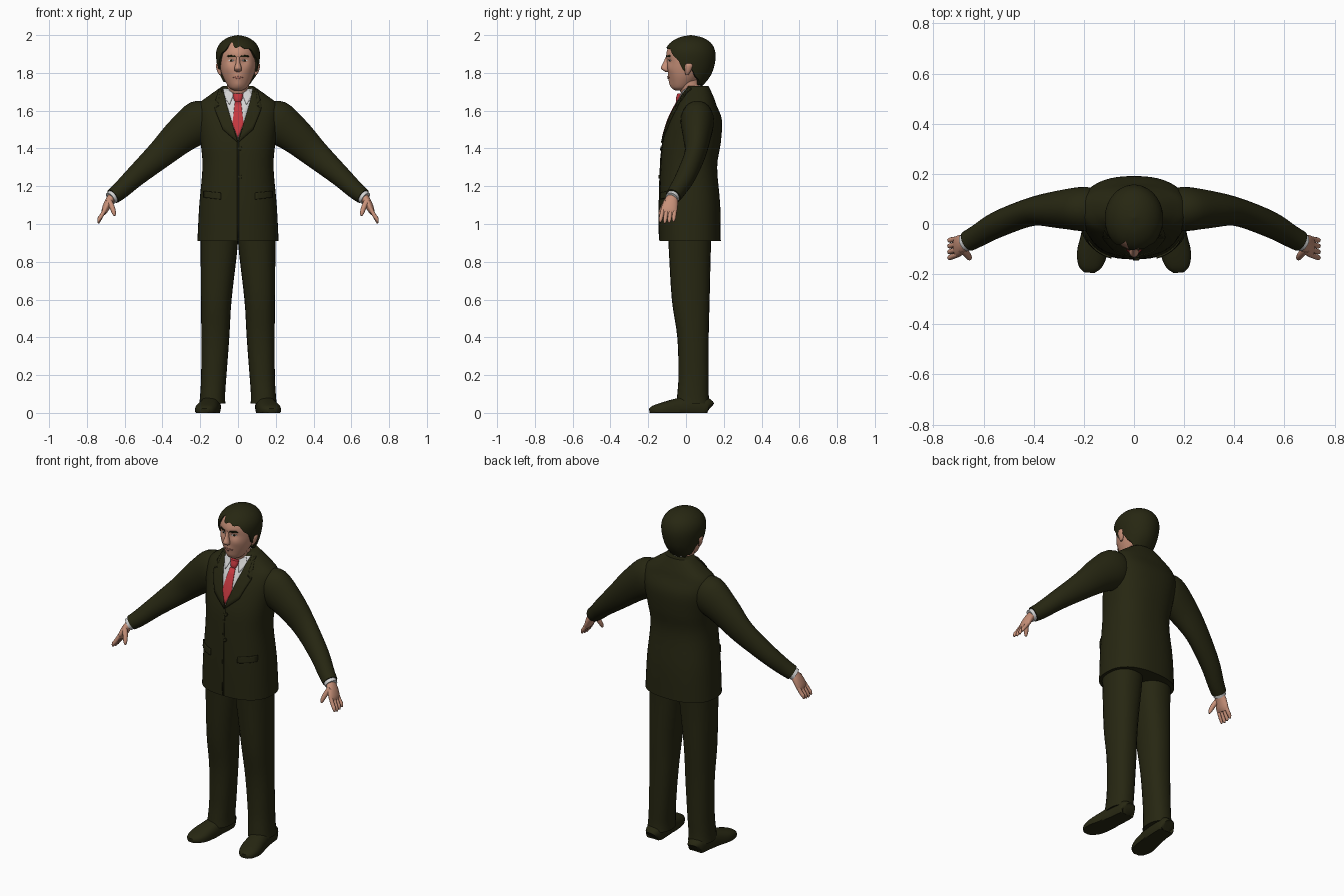
import bpy, bmesh, math
from mathutils import Vector
from mathutils.bvhtree import BVHTree

cube = bpy.data.objects.get("Cube")
if cube:
    bpy.data.objects.remove(cube, do_unlink=True)


def material(name, rgb):
    m = bpy.data.materials.new(name)
    m.use_nodes = True
    m.diffuse_color = (*rgb, 1)
    m.node_tree.nodes["Principled BSDF"].inputs["Base Color"].default_value = (*rgb, 1)
    return m


OLIVE = material("dark_olive", (0.02, 0.02, 0.006))
SKIN = material("skin", (0.57, 0.28, 0.19))
RED = material("tie_red", (0.55, 0.04, 0.05))
WHITE = material("shirt_white", (0.65, 0.65, 0.65))
LIP = material("lip", (0.42, 0.16, 0.12))


def finish(name, bm, mat):
    """Turn a bmesh into a smooth object and return a tree of its surface."""
    bmesh.ops.recalc_face_normals(bm, faces=bm.faces)
    tree = BVHTree.FromBMesh(bm)
    mesh = bpy.data.meshes.new(name)
    bm.to_mesh(mesh)
    bm.free()
    mesh.materials.append(mat)
    ob = bpy.data.objects.new(name, mesh)
    bpy.context.collection.objects.link(ob)
    bpy.ops.object.select_all(action="DESELECT")
    ob.select_set(True)
    bpy.context.view_layer.objects.active = ob
    bpy.ops.object.shade_smooth_by_angle(angle=math.radians(45))
    return ob, tree


def spline(keys, steps):
    """Smooth curve through tuples of any length."""
    out = []
    last = len(keys) - 1
    for i in range(last):
        quad = [keys[max(0, min(last, i + d))] for d in (-1, 0, 1, 2)]
        for k in range(steps):
            t = k / steps
            out.append([b + (c - a) * t / 2 + (a - 2.5 * b + 2 * c - d / 2) * t * t
                        + (1.5 * (b - c) + (d - a) / 2) * t ** 3
                        for a, b, c, d in zip(*quad)])
    return out + [list(keys[-1])]


def bridge(rows, cap_end=True):
    bm = bmesh.new()
    rings = [[bm.verts.new(p) for p in row] for row in rows]
    n = len(rings[0])
    for a, b in zip(rings, rings[1:]):
        for j in range(n):
            bm.faces.new((a[j], a[(j + 1) % n], b[(j + 1) % n], b[j]))
    bm.faces.new(rings[0])
    if cap_end:
        bm.faces.new(rings[-1])
    return bm


def loft(name, keys, mat, s=1, hint=None, power=2, seg=24, steps=4, bumps=()):
    """Skin through rings (x, y, z, half width, half depth); flat unless a hint axis is given."""
    rings = spline([(s * k[0], *k[1:]) for k in keys], steps)
    rows = []
    for i, (x, y, z, ra, rb) in enumerate(rings):
        u, v = Vector((1, 0, 0)), Vector((0, 1, 0))
        if hint:
            t = Vector(rings[min(i + 1, len(rings) - 1)][:3]) - Vector(rings[max(i - 1, 0)][:3])
            t.normalize()
            h = Vector(hint)
            u = (h - t * h.dot(t)).normalized()
            v = t.cross(u)
        row = []
        for j in range(seg):
            a = math.tau * j / seg
            c, d = [math.copysign(abs(w) ** (2 / power), w) for w in (math.cos(a), math.sin(a))]
            p = Vector((x, y, z)) + u * c * ra + v * d * rb
            p.z = max(p.z, 0)
            if p.y < y:
                for bx, bz, push, r in bumps:
                    p.y += push * math.exp(-((p.x - bx) ** 2 + (p.z - bz) ** 2) / r ** 2)
            row.append(p)
        rows.append(row)
    return finish(name, bridge(rows), mat)


def plate(name, outline, tree, lift, mat, s=1):
    """Thin panel drawn in the front plane and laid on a surface."""
    bm = bmesh.new()
    bm.faces.new([bm.verts.new((s * x, -1, z)) for x, z in outline])
    bmesh.ops.triangulate(bm, faces=bm.faces)
    bmesh.ops.subdivide_edges(bm, edges=bm.edges, cuts=5, use_grid_fill=True)
    for v in bm.verts:
        hit = tree.ray_cast(v.co, Vector((0, 1, 0)))[0]
        if hit is None:
            hit = tree.find_nearest(Vector((v.co.x, 0, v.co.z)))[0]
        v.co = hit - Vector((0, lift, 0))
    ob, _ = finish(name, bm, mat)
    mod = ob.modifiers.new("thickness", "SOLIDIFY")
    mod.thickness = lift * 1.9
    mod.offset = 0


def disc(x, z, rx, rz, n=12):
    return [(x + rx * math.cos(math.tau * i / n), z + rz * math.sin(math.tau * i / n))
            for i in range(n)]


# Jacket body
_, body = loft("jacket", [
    (0, .022, .91, .215, .162), (0, .02, 1.1, .205, .161), (0, .015, 1.3, .188, .15),
    (0, .03, 1.43, .198, .154), (0, .05, 1.55, .215, .14), (0, .055, 1.63, .21, .106),
    (0, .06, 1.675, .16, .085), (0, .06, 1.73, .082, .06)], OLIVE, power=2.4, seg=48)

# Shirt front, tie and jacket details
plate("shirt_front", [(0, 1.45), (.075, 1.65), (.088, 1.715), (-.088, 1.715), (-.075, 1.65)],
      body, .002, WHITE)
plate("tie", [(0, 1.455), (.03, 1.53), (.016, 1.645), (-.016, 1.645), (-.03, 1.53)],
      body, .005, RED)
plate("front_edge", [(-.004, .915), (.004, .915), (.004, 1.44), (-.004, 1.44)], body, .002, OLIVE)
for z in (1.25, 1.4):
    plate("button", disc(.012, z, .01, .01), body, .004, OLIVE)
loft("tie_knot", [(0, -.035, 1.635, .014, .012), (0, -.036, 1.66, .022, .018),
                  (0, -.03, 1.69, .028, .016)], RED)
lapel = [(0, 1.43), (.08, 1.5), (.125, 1.61), (.095, 1.625), (.118, 1.655),
         (.098, 1.725), (.08, 1.72), (.062, 1.64)]
for side, s in (("left", 1), ("right", -1)):
    plate(side + "_lapel", lapel, body, .0045, OLIVE, s)
    plate(side + "_pocket_flap", [(.09, 1.13), (.18, 1.14), (.18, 1.175), (.09, 1.165)],
          body, .004, OLIVE, s)
    plate(side + "_collar_wing", [(.02, 1.69), (.045, 1.63), (.075, 1.68), (.06, 1.71)],
          body, .0045, WHITE, s)

# Neck and shirt collar
X, Y = (1, 0, 0), (0, 1, 0)
loft("neck", [(0, .05, 1.65, .06, .058), (0, .03, 1.7, .057, .056), (0, .005, 1.77, .06, .056)],
     SKIN, hint=X)
loft("shirt_collar", [(0, .045, 1.665, .08, .075), (0, .022, 1.707, .068, .066)], WHITE, hint=X)

# Arms and hands
for side, s in (("left", 1), ("right", -1)):
    loft(side + "_sleeve", [
        (.12, .06, 1.59, .06, .06), (.19, .06, 1.55, .088, .112), (.3, .058, 1.47, .075, .096),
        (.41, .048, 1.37, .056, .075), (.54, 0, 1.255, .052, .056), (.62, -.045, 1.18, .045, .047),
        (.662, -.068, 1.147, .042, .042)], OLIVE, s, Y)
    loft(side + "_cuff", [(.65, -.062, 1.155, .036, .036), (.675, -.076, 1.136, .035, .035)],
         WHITE, s, Y)
    loft(side + "_palm", [
        (.662, -.07, 1.148, .026, .024), (.685, -.08, 1.115, .038, .022),
        (.704, -.09, 1.075, .043, .018), (.711, -.094, 1.055, .036, .011)], SKIN, s, Y)
    for i, finger in enumerate(("index", "middle", "ring", "little")):
        y, drop = -.122 + .021 * i, .006 * abs(i - 1.3)
        loft(f"{side}_{finger}_finger", [
            (.702, y, 1.08, .011, .011), (.722, y * 1.06, 1.045, .011, .011),
            (.735, y * 1.1, 1.018 + drop, .01, .01), (.739, y * 1.12, 1.002 + drop, .005, .005)],
            SKIN, s, Y, seg=10)
    loft(side + "_thumb", [
        (.685, -.1, 1.125, .016, .016), (.667, -.12, 1.09, .014, .014),
        (.657, -.134, 1.06, .011, .011), (.654, -.139, 1.043, .005, .005)], SKIN, s, Y, seg=12)

    # Legs and shoes
    loft(side + "_trouser_leg", [
        (.1, .02, 1, .1, .12), (.1, .02, .88, .098, .112), (.115, .025, .6, .081, .1),
        (.12, .037, .4, .074, .083), (.128, .04, .2, .067, .08), (.134, .037, .1, .066, .083),
        (.136, .037, .05, .069, .088)], OLIVE, s, power=2.3)
    loft(side + "_shoe", [
        (.14, .125, .025, .03, .03), (.14, .11, .03, .048, .05), (.145, .03, .03, .053, .06),
        (.155, -.05, .02, .057, .056), (.168, -.12, .015, .06, .042),
        (.176, -.17, .012, .046, .028), (.178, -.193, .01, .022, .014)],
        OLIVE, s, X, power=2.5)

# Head with sockets, brow, cheeks, lips and chin pushed into its surface
sockets = [(s * .036, 1.866, .009, .02) for s in (1, -1)]
cheeks = [(s * .05, 1.82, -.004, .025) for s in (1, -1)]
_, face = loft("head", [
    (0, -.03, 1.706, .02, .025), (0, -.025, 1.722, .046, .048), (0, -.012, 1.76, .07, .074),
    (0, 0, 1.8, .087, .095), (0, .015, 1.85, .099, .115), (0, .02, 1.91, .1, .12),
    (0, .02, 1.96, .08, .098), (0, .02, 1.985, .04, .05)], SKIN, seg=64, steps=8,
    bumps=sockets + cheeks + [(0, 1.895, -.003, .04), (0, 1.775, -.005, .022),
                              (0, 1.738, -.007, .024)])
loft("nose", [(0, -.094, 1.888, .009, .012), (0, -.103, 1.855, .011, .017),
              (0, -.111, 1.826, .019, .022), (0, -.104, 1.812, .018, .016),
              (0, -.1, 1.805, .008, .008)], SKIN, seg=16)
plate("mouth", [(-.03, 1.776), (0, 1.783), (.03, 1.776), (0, 1.767)], face, .0015, LIP)
for side, s in (("left", 1), ("right", -1)):
    plate(side + "_eye", disc(.036, 1.866, .015, .005), face, .001, WHITE, s)
    plate(side + "_iris", disc(.036, 1.866, .006, .005), face, .0018, OLIVE, s)
    plate(side + "_eyebrow", [(.014, 1.884), (.058, 1.886), (.05, 1.895), (.016, 1.891)],
          face, .002, OLIVE, s)
    loft(side + "_ear", [(.094, .005, 1.79, .006, .008), (.1, .01, 1.81, .011, .016),
                         (.105, .015, 1.84, .012, .022), (.103, .015, 1.855, .006, .01)],
         SKIN, s, seg=12)

# Hair: a cap whose lower edge follows the hairline round the head
shape = spline([(1.72, .02, .075, .056), (1.75, .02, .086, .085), (1.8, .02, .102, .118),
                (1.87, .022, .115, .134), (1.92, .022, .114, .131), (1.96, .024, .092, .107),
                (1.988, .025, .052, .06), (2, .025, .003, .003)], 8)
hairline = spline([(0, 1.935), (25, 1.93), (45, 1.905), (62, 1.86), (75, 1.815), (95, 1.815),
                   (115, 1.765), (140, 1.738), (180, 1.73)], 6)


def sample(curve, t):
    for a, b in zip(curve, curve[1:]):
        if t <= b[0]:
            f = max(0, (t - a[0]) / (b[0] - a[0]))
            return [p + (q - p) * f for p, q in zip(a, b)]
    return curve[-1]


columns, layers = 80, 16
rows = []
for k in range(layers + 1):
    row = []
    for j in range(columns):
        a = math.tau * j / columns - math.pi
        low = sample(hairline, abs(math.degrees(a)))[1] + .006 * math.sin(13 * a)
        low += .028 * math.exp(-((a + .4) / .18) ** 2)
        z = 2 - (2 - low) * (k / layers) ** 2
        _, y, rx, ry = sample(shape, z)
        row.append(Vector((rx * math.sin(a), y - ry * math.cos(a), z)))
    rows.append(row)
rows.append([Vector((p.x * .8, .02 + (p.y - .02) * .8, p.z)) for p in rows[-1]])
finish("hair", bridge(rows, cap_end=False), OLIVE)
